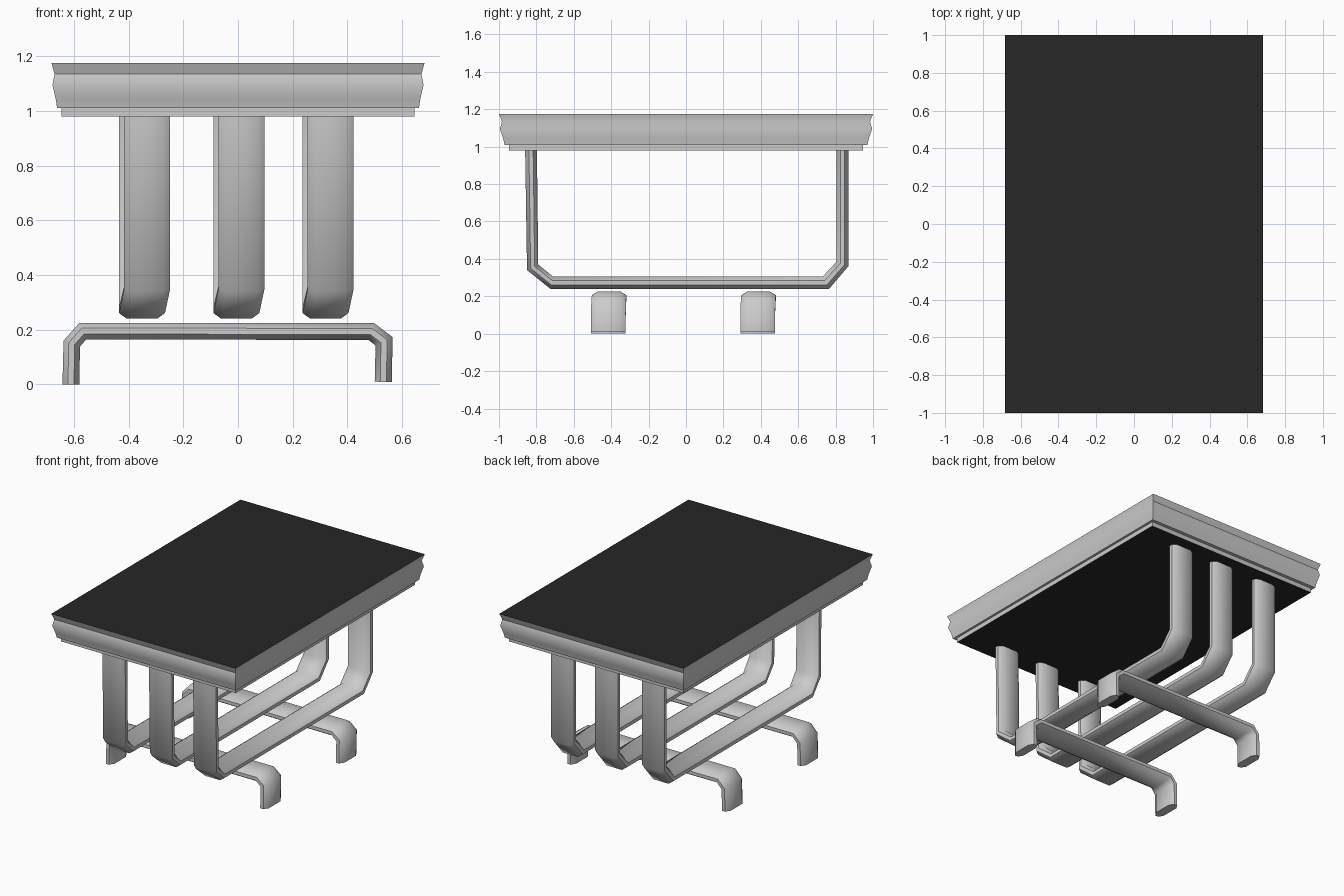
import bpy, bmesh, math

if "Cube" in bpy.data.objects:
    bpy.data.objects.remove(bpy.data.objects["Cube"])


def finish(bm, name, angle, mats=()):
    bmesh.ops.recalc_face_normals(bm, faces=bm.faces)
    mesh = bpy.data.meshes.new(name)
    bm.to_mesh(mesh)
    bm.free()
    for m in mats:
        mesh.materials.append(m)
    ob = bpy.data.objects.new(name, mesh)
    bpy.context.collection.objects.link(ob)
    bpy.ops.object.select_all(action='DESELECT')
    ob.select_set(True)
    bpy.context.view_layer.objects.active = ob
    bpy.ops.object.shade_smooth_by_angle(angle=math.radians(angle))
    return ob


def loft(bm, rings):
    # bridge equal-sized rings and cap both ends; returns the caps
    vs = [[bm.verts.new(p) for p in r] for r in rings]
    n = len(vs[0])
    for a, b in zip(vs, vs[1:]):
        for i in range(n):
            j = (i + 1) % n
            bm.faces.new((a[i], a[j], b[j], b[i]))
    return [bm.faces.new(vs[0]), bm.faces.new(vs[-1])]


# flat rounded tube section: (across the width -0.5..0.5, outer-to-inner 0..1)
SECTION = [(-0.5, 0.32), (-0.33, 0), (0.33, 0), (0.5, 0.32),
           (0.5, 0.68), (0.33, 1), (-0.33, 1), (-0.5, 0.68)]


def bent_tube(name, stations, width, centre, along_y):
    # stations: (outer point, inner point, sideways shift)
    rings = []
    for (oa, oz), (ia, iz), shift in stations:
        ring = []
        for s, t in SECTION:
            w = centre + shift + s * width
            a, z = oa + (ia - oa) * t, oz + (iz - oz) * t
            ring.append((w, a, z) if along_y else (a, w, z))
        rings.append(ring)
    bm = bmesh.new()
    loft(bm, rings)
    finish(bm, name, 50)


# moulded table top with dark top and bottom panels
grey = bpy.data.materials.new("grey_rim")
grey.diffuse_color = (0.8, 0.8, 0.8, 1)
grey.use_nodes = True
grey.node_tree.nodes["Principled BSDF"].inputs["Base Color"].default_value = grey.diffuse_color
dark = bpy.data.materials.new("dark_panel")
dark.diffuse_color = (0.02, 0.02, 0.02, 1)
dark.use_nodes = True
dark.node_tree.nodes["Principled BSDF"].inputs["Base Color"].default_value = dark.diffuse_color
profile = [(1.0, 1.175), (0.984, 1.135), (0.995, 1.095), (0.978, 1.045),
           (0.97, 1.01), (0.947, 1.01), (0.947, 0.98)]
bm = bmesh.new()
caps = loft(bm, [[(sx * 0.682 * f, sy * f, z) for sx, sy in
                  ((-1, -1), (1, -1), (1, 1), (-1, 1))] for f, z in profile])
for f in caps:
    f.material_index = 1
finish(bm, "table_top", 35, (grey, dark))

# three U-shaped supports
U_PATH = [((-0.86, 0.98), (-0.797, 0.98), 0.019),
          ((-0.85, 0.34), (-0.79, 0.37), 0.019),
          ((-0.725, 0.24), (-0.71, 0.305), 0),
          ((0.765, 0.24), (0.73, 0.305), 0),
          ((0.868, 0.36), (0.805, 0.385), 0),
          ((0.868, 0.98), (0.805, 0.98), 0)]
for i, x in enumerate((-0.351, -0.006, 0.32)):
    bent_tube(f"u_support_{i + 1}", U_PATH, 0.168, x, True)

# two cross feet
FOOT_PATH = [((-0.642, 0.0), (-0.58, 0.0), -0.005),
             ((-0.638, 0.16), (-0.578, 0.138), -0.003),
             ((-0.58, 0.225), (-0.555, 0.165), 0),
             ((0.497, 0.225), (0.478, 0.162), 0),
             ((0.565, 0.173), (0.503, 0.142), -0.003),
             ((0.563, 0.008), (0.5, 0.01), -0.005)]
for i, y in enumerate((-0.411, 0.388)):
    bent_tube(f"cross_foot_{i + 1}", FOOT_PATH, 0.185, y, False)
